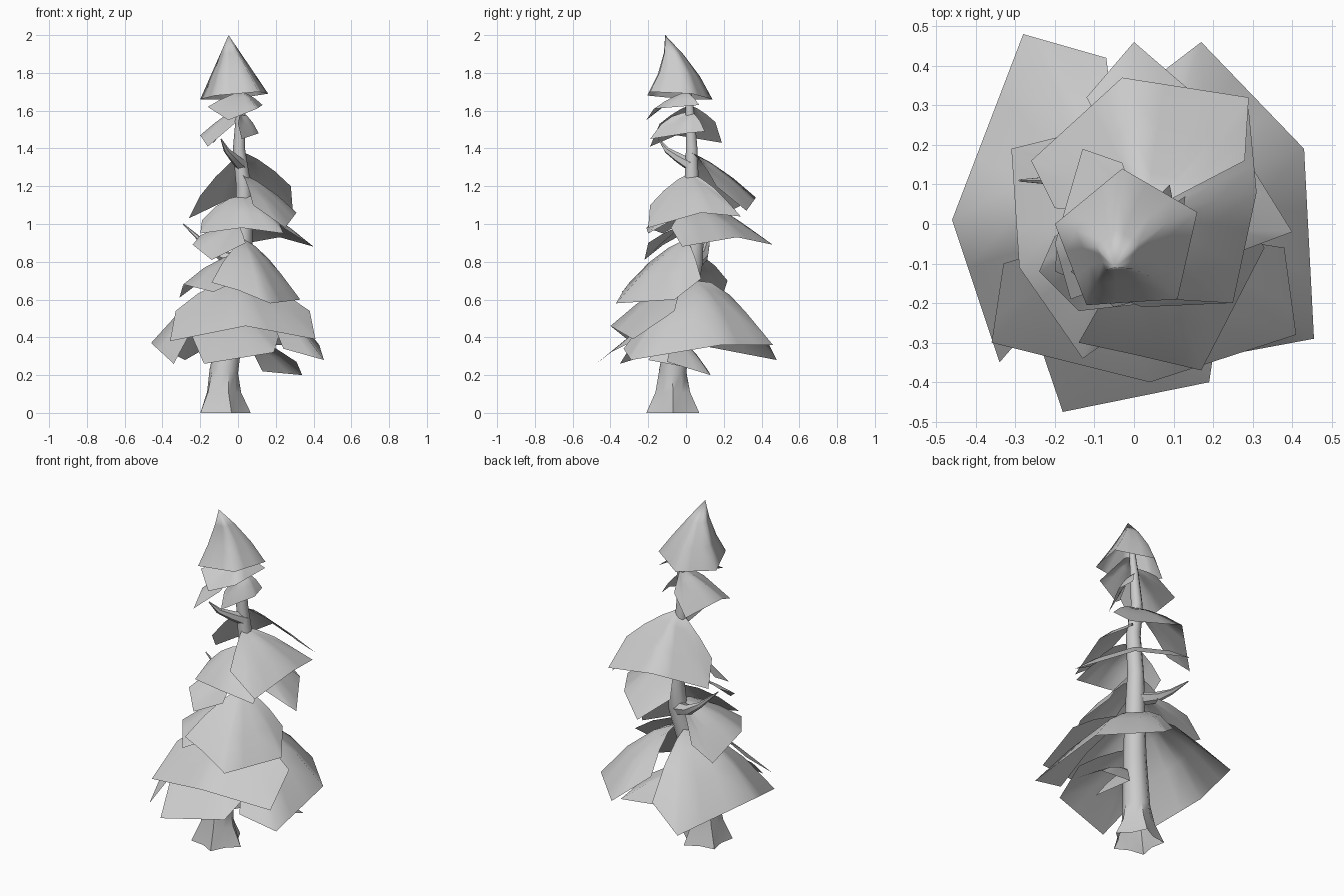
import bpy, math
from mathutils import Vector

if "Cube" in bpy.data.objects:
    bpy.data.objects.remove(bpy.data.objects["Cube"])


def make(name, verts, faces, angle=40):
    me = bpy.data.meshes.new(name)
    me.from_pydata(verts, [], faces)
    me.update()
    ob = bpy.data.objects.new(name, me)
    bpy.context.collection.objects.link(ob)
    bpy.ops.object.select_all(action='DESELECT')
    bpy.context.view_layer.objects.active = ob
    ob.select_set(True)
    bpy.ops.object.shade_smooth_by_angle(angle=math.radians(angle))
    return ob


def tube(name, path, sides=10, lobe=0.0):
    """Tapered tube through (x, y, z, radius) stations; lobe shapes the roots."""
    pts = [Vector(p[:3]) for p in path]
    up = Vector((0, 0, 1))
    verts, faces = [], []
    for i, p in enumerate(pts):
        d = (pts[min(i + 1, len(pts) - 1)] - pts[max(i - 1, 0)]).normalized()
        q = up.rotation_difference(d)
        wave = lobe if i == 0 else lobe * .4 if i == 1 else 0
        for k in range(sides):
            a = 2 * math.pi * k / sides
            r = path[i][3] * (1 + wave * math.cos(5 * a))
            verts.append(p + q @ Vector((r * math.cos(a), r * math.sin(a), 0)))
    for i in range(len(pts) - 1):
        for k in range(sides):
            a, b = i * sides + k, i * sides + (k + 1) % sides
            faces.append((a, b, b + sides, a + sides))
    faces.append(tuple(range(len(verts) - sides, len(verts))))
    return make(name, verts, faces)


def bough(name, apex, rim, bulge=0.05, closed=False, sway=(0, 0)):
    """Drooping sheet: fan from the apex to an angular hem, domed in between."""
    apex = Vector(apex)
    rim = [Vector(p) for p in rim]
    # Run the hem counter-clockwise so the sheet faces up
    turn = sum((a - apex).cross(b - apex).z for a, b in zip(rim, rim[1:]))
    if turn < 0:
        rim.reverse()
    n = len(rim)
    hem = []
    for i in range(n if closed else n - 1):
        a, b = rim[i], rim[(i + 1) % n]
        hem += [a, a.lerp(b, 1 / 3), a.lerp(b, 2 / 3)]
    if not closed:
        hem.append(rim[-1])
    m = len(hem)
    verts, faces = [apex], []
    steps = (0.3, 0.65, 1.0)
    for t in steps:
        for p in hem:
            dome = 4 * t * (1 - t)
            verts.append(apex.lerp(p, t) + dome * Vector((sway[0], sway[1], bulge)))
    for k in range(m if closed else m - 1):
        k2 = (k + 1) % m
        faces.append((0, 1 + k, 1 + k2))
        for j in range(len(steps) - 1):
            o = 1 + j * m
            faces.append((o + k, o + m + k, o + m + k2, o + k2))
    return make(name, verts, faces, 80)


# Trunk with flared roots, and bare branches
tube("trunk", [(-.08, -.07, 0, .125), (-.08, -.07, .11, .09), (-.075, -.07, .22, .076),
               (-.03, -.03, .5, .064), (.025, .04, .8, .052), (.03, .05, .95, .046),
               (.03, .03, 1.2, .04), (.005, .03, 1.4, .032), (.015, .02, 1.6, .024),
               (.02, .01, 1.74, .015)], lobe=.18)
tube("upper_branch", [(.02, .03, 1.31, .035), (-.02, -.04, 1.35, .026),
                      (-.06, -.1, 1.39, .016), (-.09, -.145, 1.45, .003)], 6)
tube("side_branch", [(.02, .05, .8, .04), (-.08, .09, .83, .03),
                     (-.17, .11, .89, .016), (-.29, .11, 1.0, .003)], 6)

# Bottom skirt
bough("skirt_back_left", (-.02, .02, .7),
      [(-.34, -.35, .26), (-.46, .01, .37), (-.28, .48, .28), (-.07, .42, .4)], .06)
bough("skirt_right", (.03, .05, .7),
      [(.0, .33, .5), (.17, .46, .36), (.43, .19, .36), (.455, -.29, .28), (.24, -.33, .34)], .06)
bough("skirt_front_low", (-.05, -.05, .56),
      [(-.25, -.27, .42), (-.18, -.475, .26), (.19, -.4, .32), (.22, -.2, .42)], .02)
bough("skirt_front", (0, .0, .72),
      [(-.33, -.1, .54), (-.36, -.3, .38), (.04, -.4, .46), (.41, -.28, .39), (.38, -.06, .54)], .03)
bough("skirt_tuft", (0, -.06, .42),
      [(.1, -.2, .28), (.13, .12, .22), (.34, .13, .2), (.31, -.1, .27)], .02)

# Second layer
bough("second_front", (.03, 0, .92),
      [(-.14, -.3, .69), (.0, -.33, .65), (.17, -.37, .58), (.33, -.06, .6), (.24, .08, .71)], .03)
bough("second_left", (.02, .03, .85),
      [(-.19, .22, .7), (-.31, .19, .61), (-.29, -.11, .68), (-.13, -.34, .64), (0, -.25, .7)], .03)

# Third layer
bough("third_back", (.03, .04, 1.1),
      [(-.12, .32, .99), (0, .46, .89), (.22, .27, .93), (.4, -.02, .88), (.24, -.08, .98)], .03)
bough("third_front", (.02, .02, 1.15),
      [(-.19, .0, 1.02), (-.2, -.12, .95), (.02, -.21, .98), (.24, -.2, .95), (.2, -.02, 1.05)], .03)
bough("third_front_low", (0, 0, 1.0),
      [(-.2, -.03, .94), (-.24, -.12, .89), (-.14, -.22, .81), (.04, -.2, .9)], .01)

# Fourth layer
bough("fourth_right", (.02, .02, 1.27),
      [(.08, -.19, 1.1), (.25, -.2, .98), (.31, .08, 1.06), (.29, .29, 1.04), (.2, .22, 1.12)], .02)
bough("fourth_back", (.03, .03, 1.38),
      [(-.2, .04, 1.15), (-.26, .16, 1.03), (-.03, .37, 1.14), (.29, .32, 1.07), (.28, .16, 1.2)], .02)

# Small leaves under the crown
bough("small_right", (.02, .03, 1.59),
      [(.0, -.13, 1.53), (.02, -.19, 1.45), (.11, 0, 1.48), (.09, .1, 1.49)], .02)
bough("small_left", (.02, .02, 1.63),
      [(-.03, .155, 1.54), (-.13, .19, 1.43), (-.2, -.05, 1.47), (-.16, -.19, 1.41), (-.02, -.14, 1.53)], .01)
bough("small_front", (.02, .0, 1.7),
      [(-.16, -.12, 1.62), (-.05, -.21, 1.55), (.1, -.17, 1.61), (.13, .07, 1.63)], .01)

# Crown cap
bough("crown", (-.05, -.11, 2.0),
      [(-.2, 0, 1.66), (-.03, .14, 1.66), (.16, .03, 1.69), (.11, -.19, 1.7), (-.12, -.205, 1.68)],
      .0, closed=True, sway=(0, .025))
